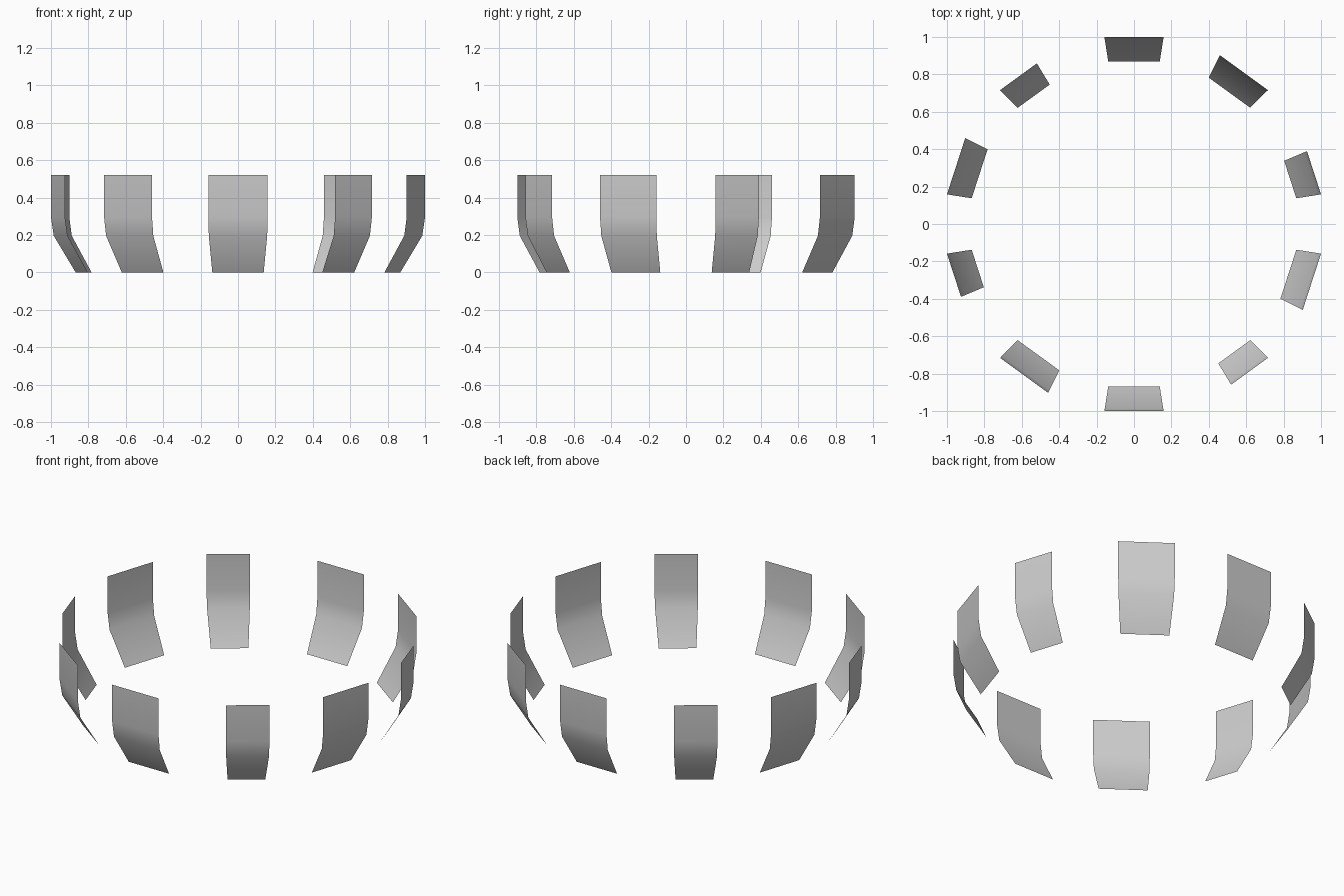
import bpy, bmesh
from math import cos, sin, radians

if "Cube" in bpy.data.objects:
    bpy.data.objects.remove(bpy.data.objects["Cube"])

# Side profile of the bowl-like ring: (distance to flat, height), bottom to top
PROFILE = [(0.868, 0.0), (0.985, 0.195), (1.0, 0.295), (1.0, 0.52)]
CORNER = 1 / cos(radians(9))  # flats of a 20-sided ring

# Panels as (start angle, end angle, share of the flat that is kept)
PANELS = {
    "back_panel": (81, 99, 1.0),
    "front_panel": (261, 279, 1.0),
    "back_right_panel": (45, 63, 1.0),
    "left_back_panel": (153, 171, 1.0),
    "front_left_panel": (225, 243, 1.0),
    "right_front_panel": (333, 351, 1.0),
    "right_back_short_panel": (9, 27, 0.767),
    "back_left_short_panel": (135, 117, 0.767),
    "left_front_short_panel": (189, 207, 0.767),
    "front_right_short_panel": (315, 297, 0.767),
}


def make_panel(name, start, end, keep):
    bm = bmesh.new()
    rows = []
    for dist, z in PROFILE:
        r = dist * CORNER
        ax, ay = r * cos(radians(start)), r * sin(radians(start))
        bx, by = r * cos(radians(end)), r * sin(radians(end))
        a = bm.verts.new((ax, ay, z))
        b = bm.verts.new((ax + (bx - ax) * keep, ay + (by - ay) * keep, z))
        rows.append((a, b) if start < end else (b, a))
    # faces wound so normals point outward
    for (a, b), (c, d) in zip(rows, rows[1:]):
        bm.faces.new((a, b, d, c)).smooth = True
    mesh = bpy.data.meshes.new(name)
    bm.to_mesh(mesh)
    bm.free()
    bpy.context.collection.objects.link(bpy.data.objects.new(name, mesh))


for name, (start, end, keep) in PANELS.items():
    make_panel(name, start, end, keep)
